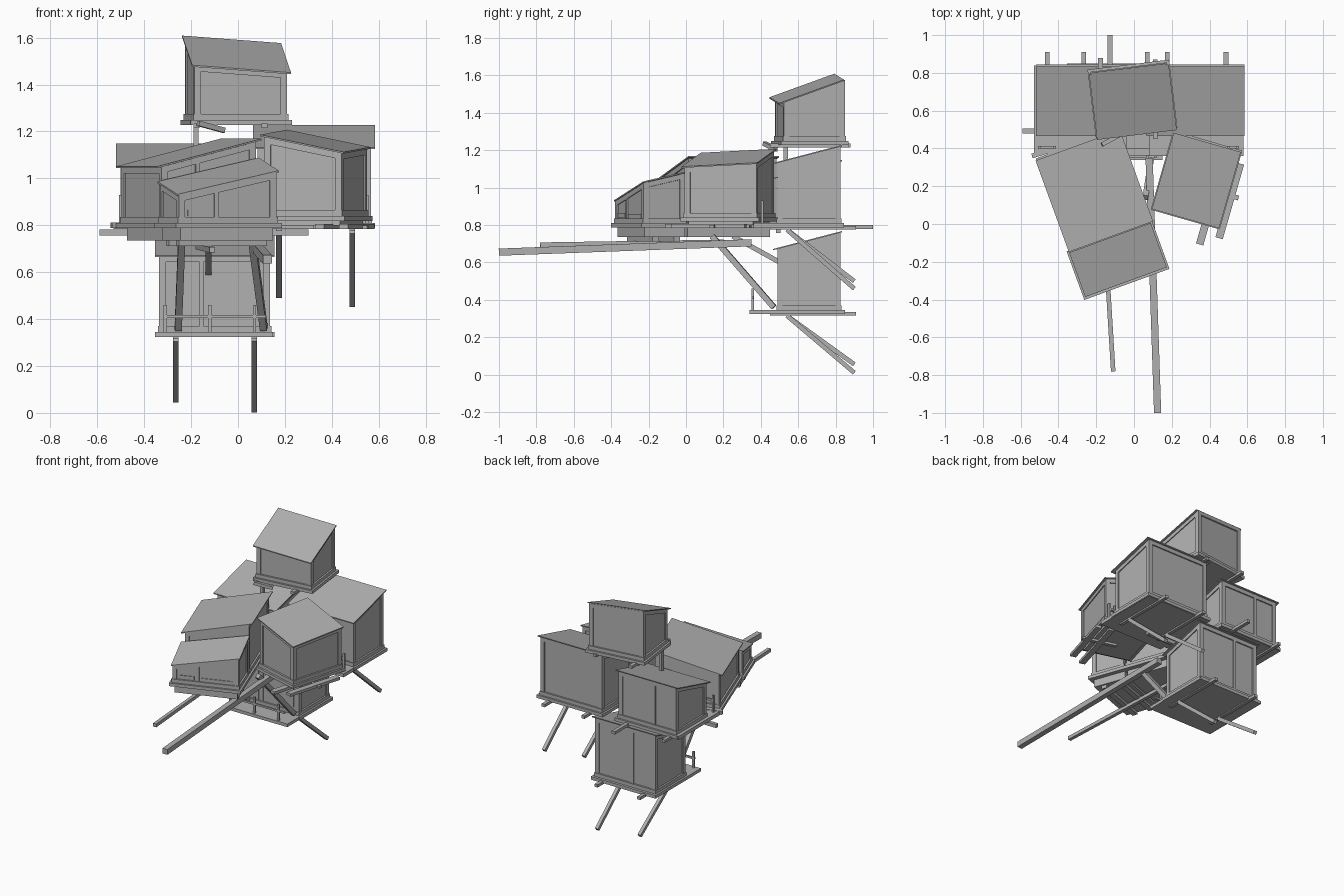
import bpy, bmesh
from math import radians
from mathutils import Matrix, Vector

if "Cube" in bpy.data.objects:
    bpy.data.objects.remove(bpy.data.objects["Cube"])

# weathered dark grey used everywhere
grey = bpy.data.materials.new("weathered_grey")
grey.diffuse_color = (0.44, 0.44, 0.44, 1)
grey.use_nodes = True
grey.node_tree.nodes["Principled BSDF"].inputs["Base Color"].default_value = grey.diffuse_color


def mesh_obj(name, bm, mat=None):
    bmesh.ops.recalc_face_normals(bm, faces=bm.faces)
    me = bpy.data.meshes.new(name)
    bm.to_mesh(me)
    bm.free()
    me.materials.append(grey)
    ob = bpy.data.objects.new(name, me)
    bpy.context.collection.objects.link(ob)
    if mat:
        ob.matrix_world = mat
    return ob


def prism(bm, x0, x1, y0, y1, low, high):
    """Box whose bottom and top heights are functions of x and y."""
    pts = [(x0, y0), (x1, y0), (x1, y1), (x0, y1)]
    b = [bm.verts.new((x, y, low(x, y))) for x, y in pts]
    t = [bm.verts.new((x, y, high(x, y))) for x, y in pts]
    bm.faces.new(b[::-1])
    bm.faces.new(t)
    for i in range(4):
        j = (i + 1) % 4
        bm.faces.new((b[i], b[j], t[j], t[i]))


def flat(z):
    return lambda x, y: z


def box(name, x, y, z, mat=None):
    bm = bmesh.new()
    prism(bm, *x, *y, flat(z[0]), flat(z[1]))
    return mesh_obj(name, bm, mat)


def bar(name, a, b, t=0.026, h=None):
    a, b = Vector(a), Vector(b)
    d = b - a
    bm = bmesh.new()
    bmesh.ops.create_cube(bm, size=1)
    bmesh.ops.scale(bm, vec=(t, h or t, d.length), verts=bm.verts)
    rot = d.to_track_quat('Z', 'Y').to_matrix().to_4x4()
    return mesh_obj(name, bm, Matrix.Translation((a + b) / 2) @ rot)


def cabin(name, c, rot, w, d, floor, roof_z, sx, sy, over=(0.025, 0.03), back=0.015, mid=True):
    """Shed cabin: walls, corner posts, sill, panels and a thin sloped roof."""
    mat = Matrix.Translation((c[0], c[1], 0)) @ Matrix.Rotation(radians(rot), 4, 'Z')
    top = lambda o: (lambda x, y: roof_z + sx * x + sy * y + o)
    # roof slab
    bm = bmesh.new()
    prism(bm, -w / 2, w / 2, -d / 2, d / 2, top(-0.007), top(0))
    mesh_obj(name + "_roof", bm, mat)
    x0, x1 = -w / 2 + over[0], w / 2 - over[0]
    y0, y1 = -d / 2 + over[1], d / 2 - back
    # walls
    bm = bmesh.new()
    prism(bm, x0, x1, y0, y1, flat(floor), top(-0.007))
    mesh_obj(name + "_walls", bm, mat)
    # corner and middle posts, top rails
    bm = bmesh.new()
    p, e = 0.022, 0.007
    xm = x0 + (x1 - x0) * 0.38
    for ya, yb in ((y0 - e, y0 + p), (y1 - p, y1 + e)):
        for xa, xb in ((x0 - e, x0 + p), (x1 - p, x1 + e)):
            prism(bm, xa, xb, ya, yb, flat(floor), top(-0.007))
        if mid:
            prism(bm, xm - 0.009, xm + 0.009, ya, yb, flat(floor), top(-0.007))
        prism(bm, x0, x1, ya, yb, top(-0.035), top(-0.008))
    for xa, xb in ((x0 - e, x0 + p), (x1 - p, x1 + e)):
        prism(bm, xa, xb, y0, y1, top(-0.035), top(-0.008))
    mesh_obj(name + "_frame", bm, mat)
    # sill band and floor plate
    box(name + "_sill", (x0 - 0.012, x1 + 0.012), (y0 - 0.012, y1 + 0.012), (floor, floor + 0.025), mat)
    box(name + "_floor", (x0 - 0.025, x1 + 0.025), (y0 - 0.025, y1 + 0.025), (floor - 0.022, floor), mat)
    # door and window panels
    if mid:
        bm = bmesh.new()
        g = 0.025
        zt = roof_z + sy * y0 - abs(sx) * w / 2 - 0.07
        prism(bm, x0 + g + 0.01, xm - g, y0 - 0.005, y0, flat(floor + 0.03), flat(zt))
        prism(bm, xm + g, x1 - g - 0.01, y0 - 0.005, y0, flat(floor + 0.05), flat(zt - 0.04))
        mesh_obj(name + "_panels", bm, mat)
    return mat


# stacked cabins
cabin("lower_cabin", (-0.10, 0.65), 0, 0.51, 0.37, 0.345, 0.72, 0, 0.26)
cabin("left_cabin", (-0.275, 0.65), 0, 0.49, 0.37, 0.81, 1.10, 0, 0.26)
cabin("right_cabin", (0.325, 0.65), 0, 0.52, 0.37, 0.81, 1.18, 0, 0.26, mid=False)
cabin("top_cabin", (-0.006, 0.645), 7, 0.425, 0.35, 1.25, 1.53, -0.075, 0.36, (0.02, 0.035), 0.0, mid=False)
mat_d = cabin("long_cabin", (-0.21, 0.175), 20, 0.475, 0.515, 0.81, 1.11, 0.25, 0, (0.03, 0.015))
mat_e = cabin("front_cabin", (-0.085, -0.19), 20, 0.46, 0.25, 0.81, 1.01, 0.22, 0.22, (0.015, 0.012))
mat_f = cabin("side_cabin", (0.33, 0.23), -16, 0.37, 0.42, 0.84, 1.16, -0.2, 0.05, (0.02, 0.02), mid=False)

# floor frames beneath the turned cabins
box("long_cabin_base", (-0.20, 0.20), (-0.25, 0.22), (0.735, 0.79), mat_d)
box("front_cabin_base", (-0.21, 0.21), (-0.11, 0.12), (0.735, 0.79), mat_e)
box("side_cabin_base", (-0.16, 0.16), (-0.18, 0.18), (0.80, 0.82), mat_f)
for i, x in enumerate((-0.12, 0.12)):
    box(f"front_cross_beam_{i}", (-0.2, 0.2), (-0.06 + i * 0.12, -0.025 + i * 0.12), (0.712, 0.735), mat_e)
for i, x in enumerate((0.09, 0.18)):
    box(f"side_joist_{i}", (x, x + 0.04), (-0.32 + i * 0.06, 0.15), (0.785, 0.805), mat_f)
box("side_cross_joist", (0.0, 0.24), (-0.04, -0.015), (0.785, 0.80), mat_f)

# decks
box("lower_deck", (-0.355, 0.15), (0.34, 0.85), (0.323, 0.345))
box("left_deck", (-0.53, -0.04), (0.37, 0.84), (0.785, 0.81))
box("right_deck", (0.08, 0.58), (0.36, 0.84), (0.785, 0.81))
box("link_deck", (-0.05, 0.1), (0.40, 0.50), (0.785, 0.80))
box("side_beam", (-0.59, 0.3), (0.48, 0.505), (0.757, 0.782))
bar("left_gangplank", (-0.54, 0.36, 0.80), (-0.25, 0.45, 0.80), 0.025)

# lower deck railing
for i, x in enumerate((-0.31, -0.12, 0.07)):
    box(f"rail_post_{i}", (x - 0.007, x + 0.007), (0.35, 0.364), (0.345, 0.46))
box("handrail", (-0.32, 0.12), (0.35, 0.362), (0.405, 0.418))
# upper deck railings
for side, xs in (("left", (-0.50, -0.42)), ("right", (0.50, 0.55))):
    for i, x in enumerate(xs):
        box(f"{side}_rail_post_{i}", (x - 0.007, x + 0.007), (0.40, 0.414), (0.81, 0.93))
    box(f"{side}_handrail", xs, (0.40, 0.412), (0.885, 0.90))

# joists and struts running back to the cliff
for i, (x, z, tip) in enumerate(((-0.265, 0.315, 0.055), (0.07, 0.315, 0.010),
                                 (0.175, 0.775, 0.50), (0.487, 0.775, 0.46))):
    bar(f"cliff_strut_{i}", (x, 0.54, z), (x, 0.90, tip), 0.024)
    box(f"cliff_joist_{i}", (x - 0.012, x + 0.012), (0.45, 0.91), (z, z + 0.02))
box("left_joist", (-0.472, -0.448), (0.45, 0.91), (0.775, 0.795))
box("centre_joist", (-0.14, -0.115), (0.2, 1.0), (0.78, 0.80))
bar("centre_strut", (-0.125, 0.25, 0.74), (-0.125, 0.52, 0.59))
bar("front_strut_left", (-0.24, 0.14, 0.74), (-0.255, 0.47, 0.36), 0.03)
bar("front_strut_right", (0.06, 0.14, 0.74), (0.11, 0.47, 0.36), 0.03)

# long beams projecting forwards
bar("long_beam", (0.125, -1.0, 0.655), (0.08, 0.35, 0.705), 0.038)
bar("short_beam", (-0.11, -0.78, 0.695), (-0.17, 0.2, 0.71), 0.024)

# supports beneath the top cabin
box("top_post_left", (-0.19, -0.168), (0.52, 0.545), (1.0, 1.24))
box("top_joist_left", (-0.19, -0.165), (0.45, 0.88), (1.215, 1.235))
box("top_joist_right", (0.1, 0.125), (0.45, 0.87), (1.215, 1.235))
bar("top_brace", (-0.17, 0.42, 1.235), (-0.06, 0.48, 1.205), 0.022)
